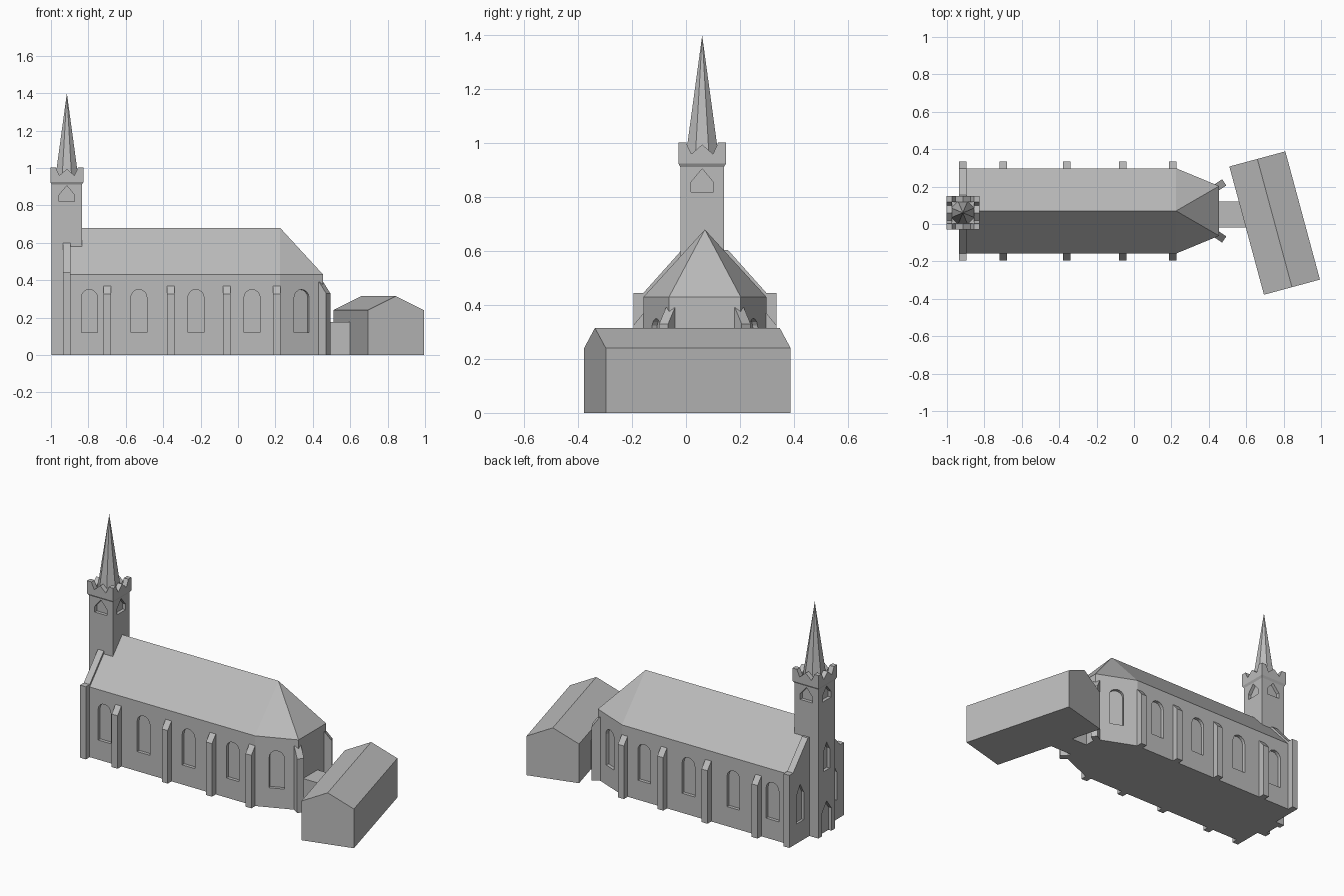
import bpy, bmesh, math
from mathutils import Matrix, Vector

if "Cube" in bpy.data.objects:
    bpy.data.objects.remove(bpy.data.objects["Cube"], do_unlink=True)

GREY = (0.5, 0.5, 0.5, 1)
stone = bpy.data.materials.new("grey stone")
stone.use_nodes = True
stone.diffuse_color = GREY
stone.node_tree.nodes["Principled BSDF"].inputs["Base Color"].default_value = GREY


def finish(name, bm):
    bmesh.ops.recalc_face_normals(bm, faces=bm.faces[:])
    mesh = bpy.data.meshes.new(name)
    bm.to_mesh(mesh)
    bm.free()
    mesh.materials.append(stone)
    ob = bpy.data.objects.new(name, mesh)
    bpy.context.collection.objects.link(ob)
    return ob


def prism(bm, profile, near, far, mat):
    """Extrude a 2D outline along local z, then place it with mat."""
    a = [bm.verts.new(mat @ Vector((u, v, near))) for u, v in profile]
    b = [bm.verts.new(mat @ Vector((u, v, far))) for u, v in profile]
    bm.faces.new(a)
    bm.faces.new(b)
    for i in range(len(a)):
        j = (i + 1) % len(a)
        bm.faces.new((a[i], a[j], b[j], b[i]))


def wall_frame(x, y, degrees):
    """Local x runs along the wall, y is up, z points out of the wall."""
    t = math.radians(degrees)
    return (Matrix.Translation((x, y, 0)) @ Matrix.Rotation(t + math.pi / 2, 4, 'Z')
            @ Matrix.Rotation(math.pi / 2, 4, 'X'))


def hull(bm, points):
    verts = [bm.verts.new(p) for p in points]
    bmesh.ops.convex_hull(bm, input=verts)
    bmesh.ops.dissolve_limit(bm, angle_limit=0.01, verts=bm.verts[:], edges=bm.edges[:])


def box(bm, x0, x1, y0, y1, z0, z1):
    hull(bm, [(x, y, z) for x in (x0, x1) for y in (y0, y1) for z in (z0, z1)])


def cut(target, bm):
    """Carve recesses out of a part."""
    cutter = finish("recess_cutter", bm)
    cutter.hide_render = True
    mod = target.modifiers.new("recesses", 'BOOLEAN')
    mod.operation, mod.solver, mod.object = 'DIFFERENCE', 'EXACT', cutter
    bpy.context.view_layer.objects.active = target
    with bpy.context.temp_override(object=target, active_object=target):
        bpy.ops.object.modifier_apply(modifier=mod.name)
    bpy.data.objects.remove(cutter, do_unlink=True)


def round_arch(r, z0, z1):
    steps = [math.pi * i / 8 for i in range(9)]
    return [(-r, z0), (r, z0)] + [(r * math.cos(t), z1 - r + r * math.sin(t)) for t in steps]


def pointed(r, z0, spring, z1):
    return [(-r, z0), (r, z0), (r, spring), (0, z1), (-r, spring)]


MID = 0.07            # nave centre line
HALF = 0.228          # nave half width
END = 0.133           # apse end half width
EAVE, RIDGE = 0.43, 0.68
APSE, EAST = 0.225, 0.455
SLANT = math.degrees(math.atan2(EAST - APSE, HALF - END))
DEPTH = 0.02

# Nave with hipped polygonal apse
plan = [(x, MID + s * h) for s in (-1, 1)
        for x, h in ((-0.92, HALF), (APSE, HALF), (EAST, END))]
bm = bmesh.new()
hull(bm, [(x, y, z) for x, y in plan for z in (0, EAVE)]
     + [(-0.92, MID, RIDGE), (APSE, MID, RIDGE)])
nave = finish("nave", bm)

# Nave and apse windows
bm = bmesh.new()
arch = round_arch(0.043, 0.12, 0.35)
for s in (-1, 1):
    for x in (-0.795, -0.53, -0.225, 0.075):
        prism(bm, arch, -DEPTH, 0.02, wall_frame(x, MID + s * HALF, s * 90))
    prism(bm, arch, -DEPTH, 0.02, wall_frame(
        (APSE + EAST) / 2, MID + s * (HALF + END) / 2, s * SLANT))
cut(nave, bm)

# West gable wall with raised coping and square corner piers
side = [(0.265, 0), (0.265, 0.445), (HALF, 0.445), (0.085, 0.605)]
bm = bmesh.new()
prism(bm, side + [(-u, v) for u, v in reversed(side)], -0.04, 0,
      wall_frame(-0.935, MID, 180))
gable = finish("west_gable", bm)
bm = bmesh.new()
for s in (-1, 1):
    prism(bm, pointed(0.035, 0.12, 0.29, 0.35), -DEPTH, 0.02,
          wall_frame(-0.935, MID + s * 0.16, 180))
cut(gable, bm)

# Sloped-top buttresses
bm = bmesh.new()


def buttress(x, y, degrees, reach, low, high):
    profile = [(-0.02, 0), (reach, 0), (reach, low), (0, high), (-0.02, high)]
    frame = wall_frame(x, y, degrees) @ Matrix.Rotation(math.pi / 2, 4, 'Y')
    prism(bm, profile, -0.02, 0.02, frame @ Matrix.Scale(-1, 4, (1, 0, 0)))


for s in (-1, 1):
    for x in (-0.70, -0.36, -0.06, 0.207):
        buttress(x, MID + s * HALF, s * 90, 0.037, 0.325, 0.37)
    buttress(EAST - 0.01, MID + s * (END - 0.005), s * SLANT / 2, 0.045, 0.33, 0.39)
finish("buttresses", bm)

# Tower
TX, TY, TH = -0.915, 0.06, 0.081
bm = bmesh.new()
box(bm, TX - TH, TX + TH, TY - TH, TY + TH, 0, 0.92)
tower = finish("tower", bm)
bm = bmesh.new()
for a in (0, 90, 180, 270):
    t = math.radians(a)
    prism(bm, pointed(0.042, 0.82, 0.855, 0.905), -DEPTH, 0.02,
          wall_frame(TX + TH * math.cos(t), TY + TH * math.sin(t), a))
west = wall_frame(TX - TH, TY, 180)
prism(bm, pointed(0.03, 0.39, 0.51, 0.56), -DEPTH, 0.02, west)
prism(bm, pointed(0.045, -0.01, 0.14, 0.20), -DEPTH, 0.02, west)
cut(tower, bm)

# Tower cornice and notched parapet
CH = 0.0885
bm = bmesh.new()
hull(bm, [(TX + sx * h, TY + sy * h, z) for sx in (-1, 1) for sy in (-1, 1)
          for h, z in ((TH, 0.912), (CH, 0.925), (CH, 0.95))])
finish("cornice", bm)
bm = bmesh.new()
half = [(CH, 0.945), (CH, 1.003), (0.06, 1.003), (0.04, 0.96)]
crown = half + [(0, 0.995)] + [(-u, v) for u, v in reversed(half)]
for a in (0, 90, 180, 270):
    t = math.radians(a)
    prism(bm, crown, -0.03, 0, wall_frame(TX + CH * math.cos(t), TY + CH * math.sin(t), a))
finish("parapet", bm)

# Eight-sided spire
bm = bmesh.new()
bmesh.ops.create_cone(bm, cap_ends=True, segments=8, radius1=0.067, radius2=0, depth=0.455,
                      matrix=Matrix.Translation((TX, TY, 0.945 + 0.2275))
                      @ Matrix.Rotation(math.pi / 8, 4, 'Z'))
bmesh.ops.remove_doubles(bm, verts=bm.verts[:], dist=0.0001)
finish("spire", bm)

# Flat-roofed link to the hall
bm = bmesh.new()
box(bm, 0.44, 0.63, -0.02, 0.12, 0, 0.177)
finish("link", bm)

# Pitched-roof hall, turned away from the nave axis
W, L = 0.155, 0.355
bm = bmesh.new()
prism(bm, [(-W, 0), (W, 0), (W, 0.24), (0, 0.315), (-W, 0.24)], -L, L,
      wall_frame(0.752, 0.005, 15.1 + 90))
finish("hall", bm)
